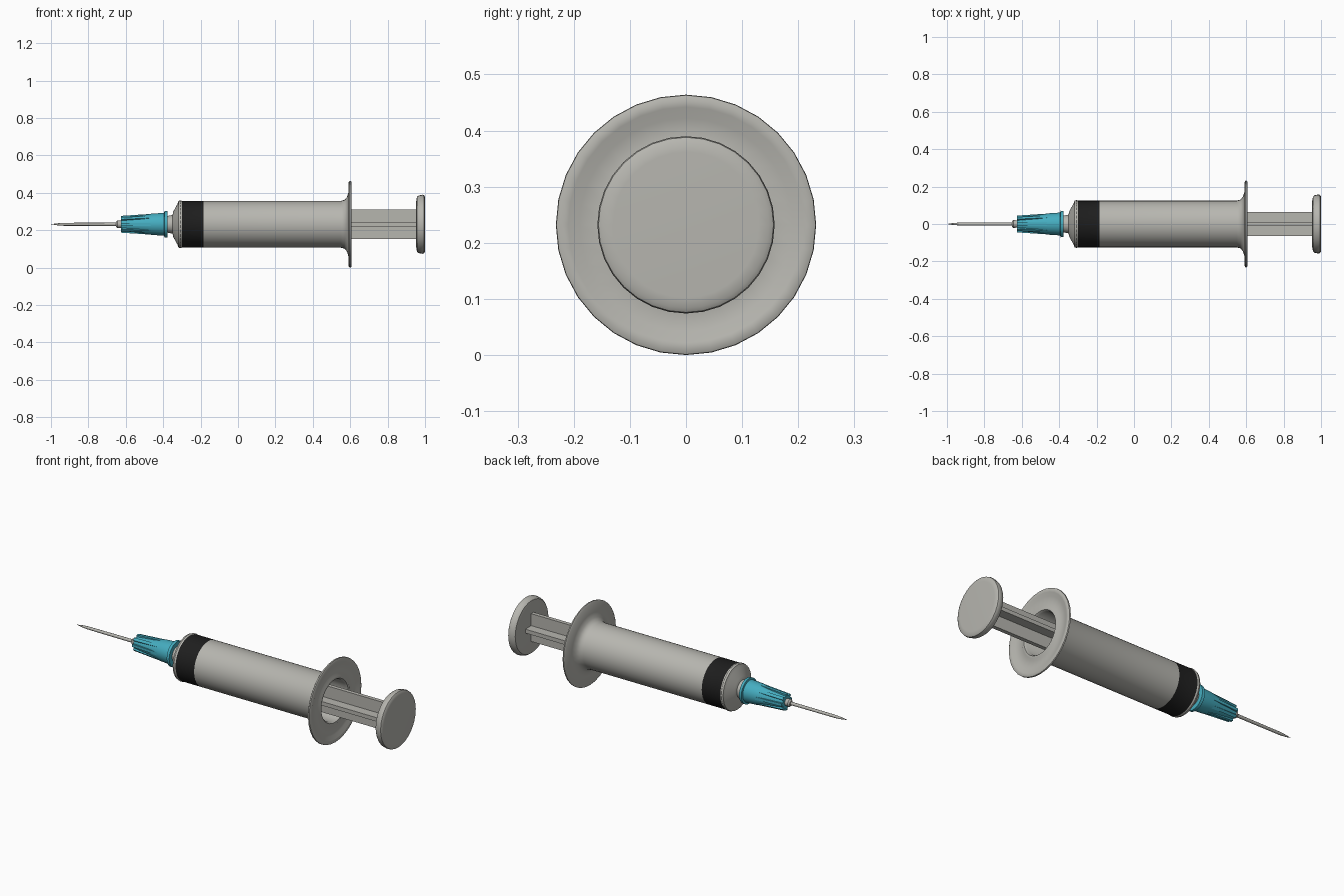
import bpy, bmesh, math
from mathutils import Matrix

cube = bpy.data.objects.get("Cube")
if cube:
    bpy.data.objects.remove(cube, do_unlink=True)

AXIS_Z = 0.232


def material(name, rgb):
    m = bpy.data.materials.new(name)
    m.use_nodes = True
    color = (*rgb, 1)
    m.diffuse_color = color
    m.node_tree.nodes["Principled BSDF"].inputs["Base Color"].default_value = color
    return m


plastic = material("pale grey plastic", (0.47, 0.465, 0.43))
rubber = material("black rubber", (0.013, 0.013, 0.013))
teal = material("teal plastic", (0.06, 0.42, 0.53))


def finish(name, bm, mats, smooth=True):
    bmesh.ops.remove_doubles(bm, verts=bm.verts, dist=1e-5)
    bmesh.ops.recalc_face_normals(bm, faces=bm.faces)
    mesh = bpy.data.meshes.new(name)
    bm.to_mesh(mesh)
    bm.free()
    for m in mats:
        mesh.materials.append(m)
    ob = bpy.data.objects.new(name, mesh)
    ob.location.z = AXIS_Z
    bpy.context.collection.objects.link(ob)
    if smooth:
        bpy.ops.object.select_all(action="DESELECT")
        ob.select_set(True)
        bpy.context.view_layer.objects.active = ob
        bpy.ops.object.shade_smooth_by_angle(angle=math.radians(35))
    return ob


def lathe(name, profile, mats, steps=32):
    """Turn an (x, radius) profile around the long axis."""
    bm = bmesh.new()
    verts = [bm.verts.new((x, 0, r)) for x, r in profile]
    edges = [bm.edges.new(pair) for pair in zip(verts, verts[1:])]
    bmesh.ops.spin(bm, geom=verts + edges, cent=(0, 0, 0), axis=(1, 0, 0),
                   angle=math.tau, steps=steps)
    return finish(name, bm, mats)


def add_box(bm, x0, x1, y, z, matrix=Matrix()):
    size = Matrix.Diagonal((x1 - x0, y, z, 1))
    place = Matrix.Translation(((x0 + x1) / 2, 0, 0))
    bmesh.ops.create_cube(bm, size=1, matrix=matrix @ place @ size)


# Hollow barrel with nozzle, front collar and dished finger flange
barrel = lathe("barrel", [
    (-0.39, 0), (-0.39, 0.042), (-0.35, 0.05), (-0.346, 0.068), (-0.323, 0.11),
    (-0.318, 0.125), (-0.308, 0.128), (-0.3, 0.125), (-0.185, 0.125),
    (0.55, 0.125), (0.57, 0.131), (0.582, 0.145), (0.59, 0.17), (0.592, 0.225),
    (0.597, 0.232), (0.604, 0.231), (0.608, 0.222), (0.606, 0.21),
    (0.598, 0.19), (0.594, 0.145), (0.601, 0.132), (0.601, 0.12),
    (0.59, 0.113), (-0.29, 0.113), (-0.31, 0)], [plastic, rubber])

# Dark band around the front of the barrel
for face in barrel.data.polygons:
    c = face.center
    if -0.3 < c.x < -0.185 and math.hypot(c.y, c.z) > 0.12:
        face.material_index = 1

# Plunger: stopper, ribbed rod and thumb disc
lathe("stopper", [(-0.3, 0), (-0.285, 0.11), (-0.2, 0.11), (-0.2, 0)], [rubber])
bm = bmesh.new()
add_box(bm, -0.2, 0.965, 0.022, 0.156)
add_box(bm, -0.2, 0.965, 0.126, 0.022)
finish("plunger_rod", bm, [plastic], smooth=False)
lathe("thumb_disc", [
    (0.953, 0), (0.953, 0.125), (0.957, 0.147), (0.966, 0.154), (0.985, 0.158),
    (0.994, 0.156), (0.999, 0.148), (1.0, 0.13), (1.0, 0)], [plastic])

# Needle hub with collar and tapering grip fins
lathe("needle_hub", [
    (-0.378, 0), (-0.378, 0.07), (-0.393, 0.071), (-0.395, 0.061),
    (-0.46, 0.057), (-0.52, 0.047), (-0.625, 0.036), (-0.625, 0)], [teal])
bm = bmesh.new()
for i in range(8):
    turn = Matrix.Rotation(math.tau * i / 8, 4, "X")
    add_box(bm, -0.625, -0.41, 0.016, 0.03, turn)
    # Lift each new fin to the sloping hub surface
    for v in list(bm.verts)[-8:]:
        v.co += turn @ Matrix.Translation((0, 0, 0.03 if v.co.x < -0.5 else 0.044)).translation
finish("hub_fins", bm, [teal], smooth=False)

# Needle seat and hollow-ground needle
lathe("needle_seat", [
    (-0.62, 0), (-0.62, 0.019), (-0.645, 0.021), (-0.653, 0.014), (-0.653, 0)],
    [plastic], steps=16)
lathe("needle", [
    (-0.64, 0), (-0.64, 0.009), (-0.93, 0.008), (-0.97, 0.005), (-1.0, 0)],
    [plastic], steps=12)
